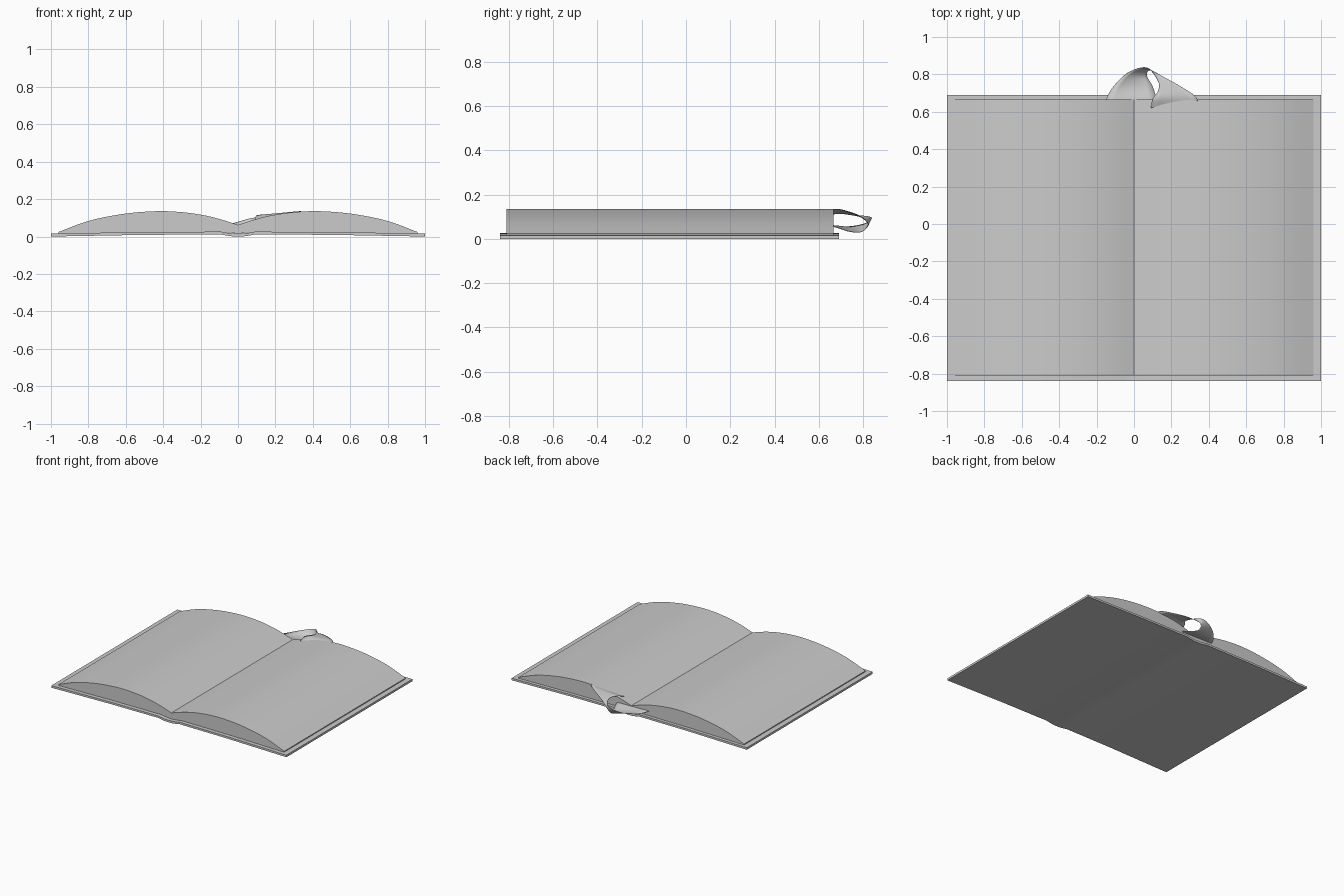
import bpy, bmesh
from mathutils import Vector

if "Cube" in bpy.data.objects:
    bpy.data.objects.remove(bpy.data.objects["Cube"])


def spline(pts, steps):
    """Smooth Catmull-Rom curve through the points."""
    p = [Vector(q) for q in pts]
    p = [2 * p[0] - p[1]] + p + [2 * p[-1] - p[-2]]
    out = []
    for i in range(1, len(p) - 2):
        a, b, c, d = p[i - 1:i + 3]
        for k in range(steps):
            t = k / steps
            out.append(0.5 * (2 * b + (c - a) * t + (2 * a - 5 * b + 4 * c - d) * t * t
                              + (3 * b - a - 3 * c + d) * t ** 3))
    return out + [p[-2]]


def loft(name, rows, closed, angle):
    """Skin rows of points; closed rows become a capped solid."""
    bm = bmesh.new()
    vs = [[bm.verts.new(c) for c in r] for r in rows]
    n = len(rows[0])
    for r, s in zip(vs, vs[1:]):
        for i in range(n if closed else n - 1):
            j = (i + 1) % n
            bm.faces.new((r[i], r[j], s[j], s[i]))
    if closed:
        bm.faces.new(vs[0])
        bm.faces.new(vs[-1][::-1])
    bmesh.ops.recalc_face_normals(bm, faces=bm.faces)
    me = bpy.data.meshes.new(name)
    bm.to_mesh(me)
    bm.free()
    ob = bpy.data.objects.new(name, me)
    bpy.context.collection.objects.link(ob)
    bpy.ops.object.select_all(action='DESELECT')
    ob.select_set(True)
    bpy.context.view_layer.objects.active = ob
    bpy.ops.object.shade_smooth_by_angle(angle=angle)
    return ob


def extrude(name, profile, y0, y1):
    return loft(name, [[(x, y, z) for x, z in profile] for y in (y0, y1)], True, 0.35)


def mirrored(half):
    """Complete a right-hand profile (starting at x = 0) to both sides."""
    return [(-x, z) for x, z in half[:0:-1]] + list(half)


# Cover: two slightly raised boards joined by a rounded spine
under = mirrored([(0, 0), (0.03, 0.001), (0.06, 0.005), (0.09, 0.011), (0.5, 0.009), (1, 0)])
upper = mirrored([(0, 0.016), (0.03, 0.017), (0.06, 0.02), (0.09, 0.026), (0.5, 0.024), (1, 0.016)])
extrude("cover", under + upper[::-1], -0.84, 0.69)

# Pages: two arched blocks meeting in the gutter
arch = [(0, 0.062), (0.1, 0.094), (0.2, 0.117), (0.32, 0.132), (0.45, 0.135),
        (0.62, 0.12), (0.8, 0.083), (0.96, 0.024)]
top = mirrored([(v.x, v.y) for v in spline([(x, z, 0) for x, z in arch], 4)])
bottom = mirrored([(0, 0.016), (0.09, 0.024), (0.5, 0.022), (0.96, 0.016)])
extrude("pages", bottom + top[::-1], -0.81, 0.665)

# Ribbon bookmark: leaves the right page, folds over and tucks under the pages
left = [(0.09, 0.62, 0.09), (0.10, 0.67, 0.112), (0.128, 0.71, 0.113), (0.13, 0.76, 0.106),
        (0.07, 0.835, 0.098), (-0.03, 0.81, 0.07), (-0.11, 0.735, 0.055), (-0.15, 0.665, 0.06),
        (-0.17, 0.6, 0.06)]
right = [(0.35, 0.62, 0.125), (0.33, 0.68, 0.134), (0.25, 0.735, 0.122), (0.16, 0.785, 0.102),
         (0.085, 0.822, 0.065), (0.07, 0.79, 0.032), (0.1, 0.735, 0.034), (0.12, 0.665, 0.055),
         (0.12, 0.6, 0.055)]
rows = []
for a, b in zip(spline(left, 6), spline(right, 6)):
    rows.append([a.lerp(b, k / 6) for k in range(7)])
ribbon = loft("ribbon_bookmark", rows, False, 1.0)
thick = ribbon.modifiers.new("thickness", 'SOLIDIFY')
thick.thickness = 0.003
thick.offset = 0
